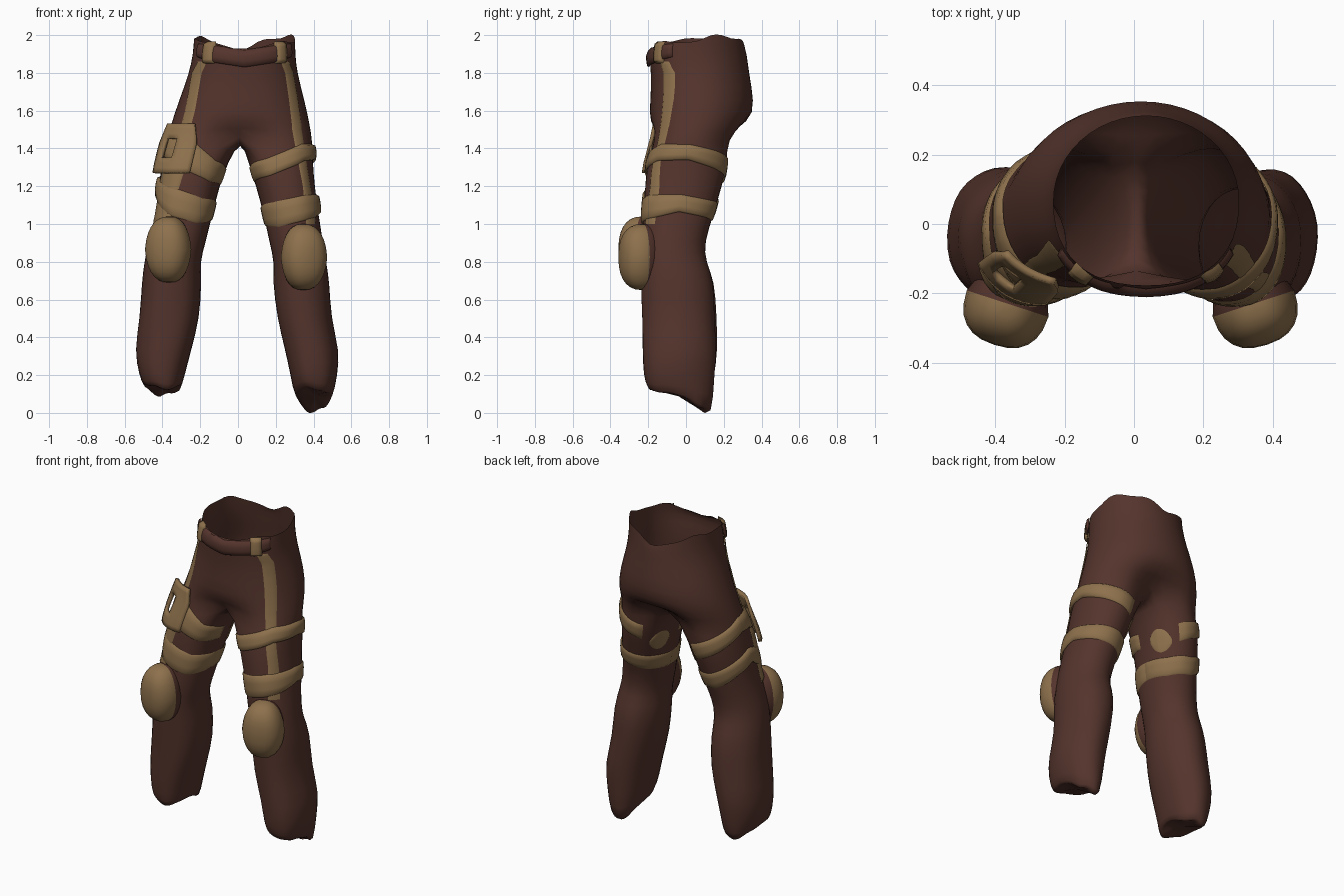
import bpy, bmesh, math, random
from mathutils import Vector
from mathutils.bvhtree import BVHTree

random.seed(4)
cube = bpy.data.objects.get("Cube")
if cube:
    bpy.data.objects.remove(cube)


def material(name, rgb):
    m = bpy.data.materials.new(name)
    m.use_nodes = True
    m.diffuse_color = (*rgb, 1)
    m.node_tree.nodes["Principled BSDF"].inputs["Base Color"].default_value = (*rgb, 1)
    return m


CLOTH = material("brown cloth", (0.088, 0.034, 0.025))
LEATHER = material("tan leather", (0.27, 0.165, 0.073))


def finish(name, bm, *mats):
    bmesh.ops.recalc_face_normals(bm, faces=bm.faces[:])
    for f in bm.faces:
        f.smooth = True
    me = bpy.data.meshes.new(name)
    bm.to_mesh(me)
    bm.free()
    for m in mats:
        me.materials.append(m)
    ob = bpy.data.objects.new(name, me)
    bpy.context.collection.objects.link(ob)
    return ob


def lerp_rows(rows, t):
    # Piecewise linear lookup; the first column of each row is the key
    for a, b in zip(rows, rows[1:]):
        if t <= b[0]:
            k = max(0, (t - a[0]) / (b[0] - a[0]))
            return [p + (q - p) * k for p, q in zip(a[1:], b[1:])]
    return list(rows[-1][1:])


# Trouser sections: z, x low, x high, y front, y back
TORSO = [(1.98, -.23, .30, -.175, .31), (1.9, -.235, .30, -.195, .32),
         (1.8, -.255, .31, -.18, .33), (1.65, -.31, .35, -.185, .36),
         (1.53, -.35, .375, -.195, .34), (1.44, -.375, .39, -.2, .265)]
# Leg sections: z, inner x, outer x, y front, y back
LEFT = [(1.32, .055, .395, -.205, .22), (1.2, .095, .405, -.215, .19),
        (1.05, .135, .425, -.225, .145), (.9, .165, .45, -.235, .095),
        (.8, .19, .465, -.235, .105), (.7, .18, .485, -.235, .15),
        (.5, .205, .49, -.23, .15), (.33, .25, .535, -.23, .16),
        (.2, .275, .525, -.225, .15), (.03, .3, .5, -.2, .135)]
RIGHT = [(1.32, .055, .4, -.205, .22), (1.2, .095, .42, -.215, .19),
         (1.05, .135, .435, -.225, .145), (.9, .17, .475, -.235, .095),
         (.8, .2, .495, -.235, .105), (.7, .19, .505, -.235, .15),
         (.5, .2, .52, -.225, .16), (.33, .245, .545, -.22, .165),
         (.2, .28, .525, -.215, .15), (.08, .3, .5, -.2, .13)]
LEGS = {1: LEFT, -1: RIGHT}
HEM_TILT = {1: .45, -1: .12}


def section_point(sec, deg, side=1, jitter=0.0):
    # Oval section, squarer across the front
    z, x0, x1, y0, y1 = sec
    c, s = math.cos(math.radians(deg)), math.sin(math.radians(deg))
    if s < 0:
        c, s = math.copysign(abs(c) ** .85, c), -abs(s) ** .85
    k = 1.02 + random.uniform(-jitter, jitter)
    return Vector((side * ((x0 + x1) / 2 + (x1 - x0) / 2 * c * k),
                   (y0 + y1) / 2 + (y1 - y0) / 2 * s * k, z))


def bridge(bm, a, b):
    for i in range(len(a)):
        j = (i + 1) % len(a)
        bm.faces.new((a[i], a[j], b[j], b[i]))


# Trousers: one torso tube that splits into two legs at the crotch
bm = bmesh.new()
prev = None
N = 24
for r, sec in enumerate(TORSO):
    ring = []
    for i in range(N):
        deg = -90 + 360 / N * i
        p = section_point(sec, deg)
        s = math.sin(math.radians(deg))
        if r == 0:
            # Ragged rim that dips at the front and at the middle of the back
            p.z += .012 * math.sin(math.radians(3 * deg)) - .05 * max(0, -s) ** 6
            p.z -= .05 * max(0, math.cos(math.radians(deg - 98))) ** 16
            p.z += random.uniform(-.02, .02)
        if r == len(TORSO) - 1:
            pull = max(0, abs(s) - .85) / .15
            p.y *= 1 - .4 * pull
            p.z += .05 * pull
        ring.append(bm.verts.new(p))
    if prev:
        bridge(bm, prev, ring)
    prev = ring

crotch = [bm.verts.new((.018, y, z)) for y, z in ((.09, 1.465), (.02, 1.455), (-.05, 1.465))]
angles = [-125 + 250 / 12 * i for i in range(13)] + [125 + 27.5 * i for i in (1, 2, 3)]
for side, secs in LEGS.items():
    loop = [prev[(side * i) % N] for i in range(13)] + crotch
    for n, sec in enumerate(secs):
        jitter = .04 if sec[0] < .75 else .012
        ring = []
        for deg in angles:
            p = section_point(sec, deg, side, jitter)
            if n == len(secs) - 1:
                p.z -= HEM_TILT[side] * (p.y + .03) - random.uniform(-.025, .02)
                p.z += .04 * abs(math.cos(math.radians(deg)))
            ring.append(bm.verts.new(p))
        bridge(bm, loop, ring)
        loop = ring
    # Crumpled hem tucked inside the leg
    mid = sum((v.co for v in loop), Vector()) / len(loop)
    tuck = []
    for v in loop:
        p = mid + (v.co - mid) * random.uniform(.65, .85)
        p.z += .03
        tuck.append(bm.verts.new(p))
    bridge(bm, loop, tuck)
    bm.faces.new(tuck)

trousers = finish("trousers", bm, CLOTH)
sub = trousers.modifiers.new("soften", "SUBSURF")
sub.levels = sub.render_levels = 1
bpy.context.view_layer.update()
skin = BVHTree.FromObject(trousers, bpy.context.evaluated_depsgraph_get())


def leg_surface(side):
    # Radial lookup around a leg: angle 0 is outward, -90 is forward.
    # Padding stands off most on the outer front.
    rows = [(s[0], (s[1] + s[2]) / 2, (s[3] + s[4]) / 2) for s in reversed(LEGS[side])]
    rows.append((1.44, .2, .03))

    def look(deg, z, off):
        x, y = lerp_rows(rows, z)
        a = math.radians(deg)
        d = Vector((side * math.cos(a), math.sin(a), 0))
        o = Vector((side * x, y, z))
        hit = skin.ray_cast(o, d)[0]
        return (hit or o + d * .18) + d * off * (.5 + .5 * max(0, math.cos(a + .4)))
    return look


def waist_surface(deg, z, off):
    o = Vector((.035, .07, z))
    d = Vector((math.cos(math.radians(deg)), math.sin(math.radians(deg)), 0))
    return (skin.ray_cast(o, d, .4)[0] or o + d * .265) + d * off


def front_surface(x, z, off):
    hit = skin.ray_cast(Vector((x, -1, z)), Vector((0, 1, 0)))[0]
    hit = hit if hit and hit.y < .15 else Vector((x, -.1, z))
    d = Vector((x - .035 if z > 1.5 else x * .3, hit.y - .1, 0)).normalized()
    return hit + d * off


def strip(name, look, path, thick, steps=48, upright=False, taper=False, mat=LEATHER):
    # Padded band along a path of (position, z, half width), laid on the cloth
    bm = bmesh.new()
    rows = []
    for i in range(steps + 1):
        t = i / steps
        f = t * (len(path) - 1)
        k = min(int(f), len(path) - 2)
        a, z, h = Vector(path[k]).lerp(Vector(path[k + 1]), f - k)
        if taper:
            h *= max(.05, math.sin(math.pi * t)) ** .5
        row = []
        for w in (-1, -.85, -.3, .3, .85, 1):
            off = .005 if i in (0, steps) or abs(w) == 1 else thick * (1 if abs(w) < .5 else .85)
            p = look(a + h * w, z, off) if upright else look(a, z + h * w, off)
            row.append(bm.verts.new(p))
        rows.append(row)
    for a, b in zip(rows, rows[1:]):
        for j in range(len(a) - 1):
            bm.faces.new((a[j], a[j + 1], b[j + 1], b[j]))
    return finish(name, bm, mat)


left, right = leg_surface(1), leg_surface(-1)

# Thigh straps
strip("left_upper_strap", left, [(-166, 1.26, .04), (-110, 1.30, .045), (-50, 1.38, .045),
                                 (0, 1.38, .04), (50, 1.34, .045), (108, 1.28, .05)], .022)
strip("left_lower_strap", left, [(-175, 1.04, .05), (-115, 1.05, .065), (-60, 1.09, .065),
                                 (0, 1.11, .045), (60, 1.08, .045), (120, 1.05, .05),
                                 (185, 1.04, .05)], .02)
strip("right_upper_strap", right, [(-166, 1.25, .04), (-120, 1.28, .055), (-75, 1.37, .08),
                                   (-25, 1.41, .05), (0, 1.41, .045), (40, 1.35, .045),
                                   (108, 1.25, .05)], .022)
strip("right_lower_strap", right, [(-175, 1.07, .05), (-115, 1.07, .065), (-65, 1.12, .075),
                                   (-10, 1.21, .045), (40, 1.15, .045), (85, 1.08, .05),
                                   (130, 1.06, .05), (185, 1.07, .05)], .02)
for name, look in (("left", left), ("right", right)):
    strip(name + "_thigh_patch", look, [(121, 1.2, .065), (164, 1.22, .065)], .012, 20, taper=True)

# Side stripes, waistband and belt loops
strip("left_stripe", front_surface, [(.245, 1.86, .022), (.268, 1.8, .022), (.29, 1.66, .024),
                                     (.31, 1.5, .025), (.335, 1.35, .022), (.362, 1.2, .02),
                                     (.385, 1.0, .025)], .008, upright=True)
strip("right_stripe", front_surface, [(-.185, 1.86, .024), (-.215, 1.8, .026), (-.25, 1.6, .026),
                                      (-.29, 1.45, .026)], .008, upright=True)
strip("right_holster_strap", right, [(-55, 1.34, 24), (-48, 1.0, 22)], .016, 16, upright=True)
strip("waistband", waist_surface, [(-150, 1.92, .035), (-125, 1.9, .045), (-90, 1.875, .045),
                                   (-55, 1.9, .045), (-30, 1.92, .035)], .02, mat=CLOTH)
for name, deg in (("right_belt_loop", -131), ("left_belt_loop", -48)):
    strip(name, waist_surface, [(deg, 1.85, 7), (deg, 1.965, 7)], .028, 10, upright=True)

# Holster plate with an open slot, standing off the right thigh
bm = bmesh.new()
cols, rows = 10, 10
grid = []
for r in range(rows + 1):
    z = 1.27 + .26 * r / rows
    trim = 10 * max(0, r / rows - .6)
    grid.append([bm.verts.new(right(-86 + trim + (58 - 2.5 * trim) * c / cols, z, .022 + .03 * c / cols))
                 for c in range(cols + 1)])
for r in range(rows):
    for c in range(cols):
        if not (3 <= r < 7 and 5 <= c < 8):
            bm.faces.new((grid[r][c], grid[r][c + 1], grid[r + 1][c + 1], grid[r + 1][c]))
holster = finish("holster", bm, LEATHER)
solid = holster.modifiers.new("thickness", "SOLIDIFY")
solid.thickness = .02
solid.offset = 0

# Knee pads: blunt leather shells turned outward, cloth behind tapering into the leg
for name, side, x, z in (("left_knee_pad", 1, .345, .825), ("right_knee_pad", -1, -.365, .865)):
    bm = bmesh.new()
    bmesh.ops.create_uvsphere(bm, u_segments=24, v_segments=14, radius=1)
    for f in bm.faces:
        f.material_index = int(f.calc_center_median().y > 0)
    turn = math.radians(18 * side)
    for v in bm.verts:
        q = [math.copysign(abs(c) ** .82, c) for c in v.co]
        px = q[0] * .124 * (1 - .12 * abs(q[2])) * (1 - .3 * max(0, q[1]))
        py = q[1] * .125
        v.co = (x + px * math.cos(turn) - py * math.sin(turn),
                -.23 + px * math.sin(turn) + py * math.cos(turn), z + q[2] * .175)
    finish(name, bm, LEATHER, CLOTH)
